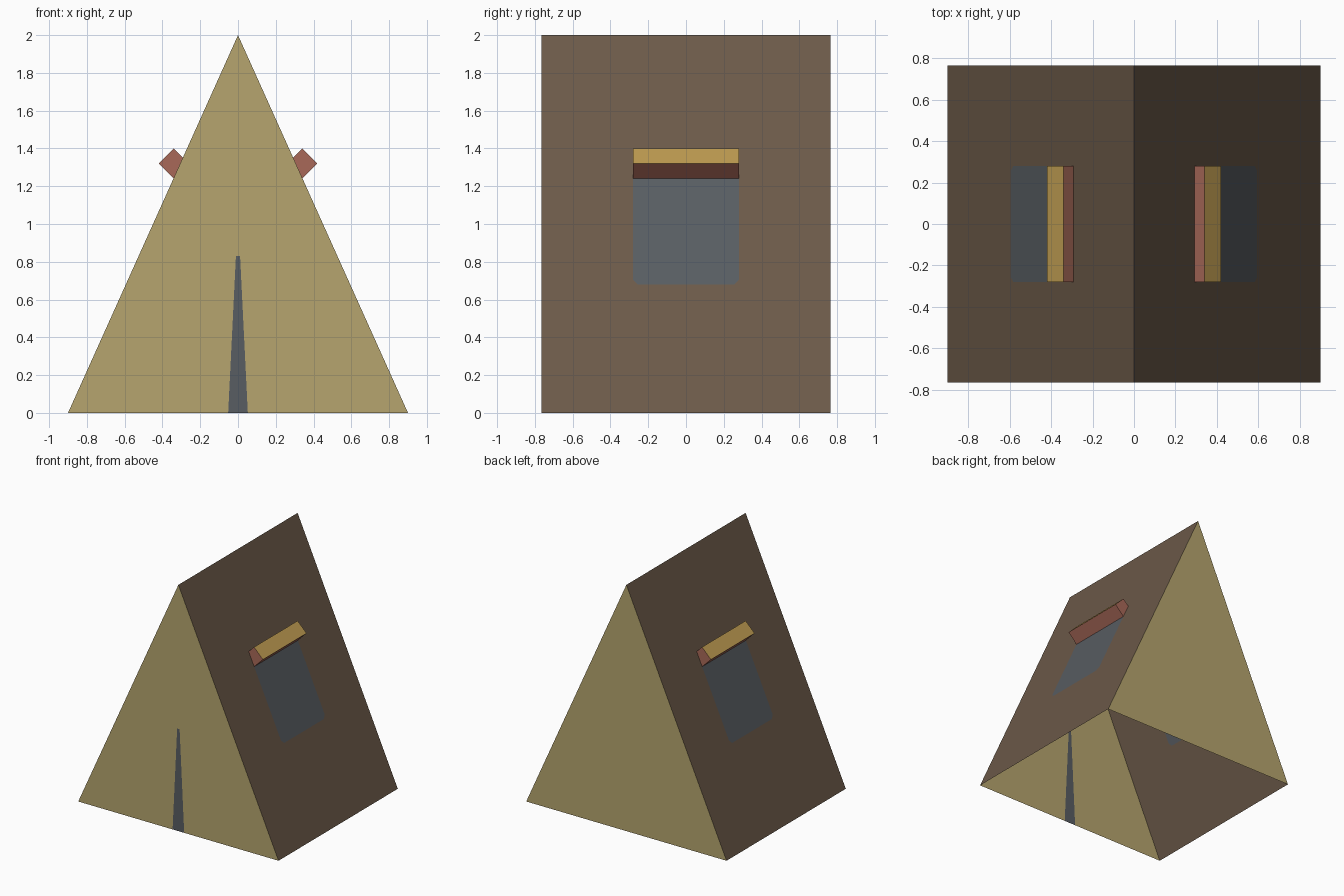
import bpy, bmesh, math
from mathutils import Matrix

if "Cube" in bpy.data.objects:
    bpy.data.objects.remove(bpy.data.objects["Cube"])

HW, HD, H = 0.90, 0.765, 2.0          # half width, half depth, height


def material(name, rgb):
    lin = [((c / 255 + 0.055) / 1.055) ** 2.4 for c in rgb]
    m = bpy.data.materials.new(name)
    m.diffuse_color = (*lin, 1)
    m.use_nodes = True
    m.node_tree.nodes["Principled BSDF"].inputs["Base Color"].default_value = m.diffuse_color
    return m


olive = material("olive canvas", (182, 165, 110))
brown = material("brown canvas", (108, 90, 73))
slate = material("dark slate", (88, 93, 98))
red = material("roll red", (168, 105, 88))
gold = material("roll gold", (188, 154, 80))


def finish(name, bm, mats):
    bmesh.ops.remove_doubles(bm, verts=bm.verts, dist=1e-5)
    me = bpy.data.meshes.new(name)
    bm.to_mesh(me)
    bm.free()
    for m in mats:
        me.materials.append(m)
    ob = bpy.data.objects.new(name, me)
    bpy.context.collection.objects.link(ob)
    return ob


def add_face(bm, pts, mat=0):
    f = bm.faces.new([bm.verts.new(p) for p in pts])
    f.material_index = mat


# Sloping side wall with a window cut in, lower window corners clipped
def side_wall(name, s):
    bm = bmesh.new()
    ys = [-HD, -0.28, -0.255, 0.255, 0.28, HD]
    zs = [0, 0.68, 0.705, 1.27, H]

    def put(cells, mat):
        pts = [(s * HW * (1 - z / H), y, z) for y, z in cells]
        add_face(bm, pts if s > 0 else pts[::-1], mat)

    for i in range(5):
        for j in range(4):
            a, b = (ys[i], zs[j]), (ys[i + 1], zs[j])
            c, d = (ys[i + 1], zs[j + 1]), (ys[i], zs[j + 1])
            if j == 1 and i == 1:
                put([a, b, d], 0)
                put([b, c, d], 1)
            elif j == 1 and i == 3:
                put([a, b, c], 0)
                put([a, c, d], 1)
            else:
                put([a, b, c, d], int(1 <= i <= 3 and 1 <= j <= 2))
    finish(name, bm, [brown, slate])


# Window flap rolled up: square bar turned on its edge, gold on the upper outer face
def window_roll(name, s):
    bm = bmesh.new()
    side = 0.08 * math.sqrt(2)
    bmesh.ops.create_cube(bm, size=1)
    bmesh.ops.scale(bm, vec=(side, 0.56, side), verts=bm.verts)
    bmesh.ops.rotate(bm, matrix=Matrix.Rotation(math.pi / 4, 3, 'Y'), verts=bm.verts)
    bmesh.ops.translate(bm, vec=(s * 0.34, 0, 1.32), verts=bm.verts)
    bm.normal_update()
    for f in bm.faces:
        f.material_index = int(f.normal.z > 0.5 and f.normal.x * s > 0.5)
    finish(name, bm, [red, gold])


for label, s in (("left", -1), ("right", 1)):
    side_wall(label + "_wall", s)
    window_roll(label + "_window_roll", s)

# Front wall with the dark door slit cut in
bm = bmesh.new()
bl, br = (-0.052, -HD, 0), (0.052, -HD, 0)
tl, tr = (-0.011, -HD, 0.83), (0.011, -HD, 0.83)
apex = (0, -HD, H)
add_face(bm, [bl, br, tr, tl], 1)
add_face(bm, [(-HW, -HD, 0), bl, tl])
add_face(bm, [(-HW, -HD, 0), tl, apex])
add_face(bm, [tl, tr, apex])
add_face(bm, [br, (HW, -HD, 0), tr])
add_face(bm, [tr, (HW, -HD, 0), apex])
finish("front_wall", bm, [olive, slate])

# Plain back wall (the floor stays open)
bm = bmesh.new()
add_face(bm, [(HW, HD, 0), (-HW, HD, 0), (0, HD, H)])
finish("back_wall", bm, [olive])
